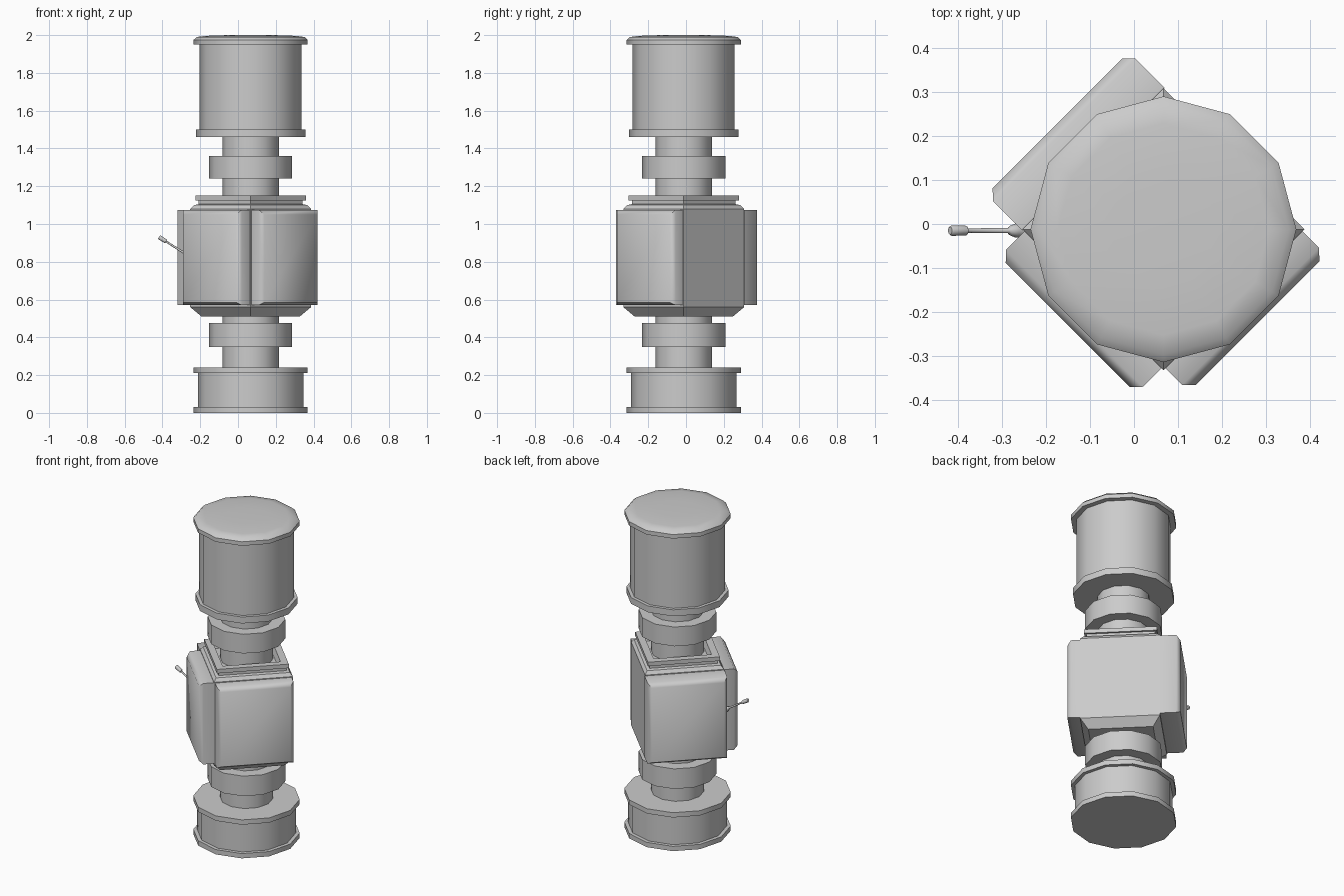
import bpy, bmesh, math
from mathutils import Vector, Matrix

if "Cube" in bpy.data.objects:
    bpy.data.objects.remove(bpy.data.objects["Cube"])

CX, CY = 0.067, -0.012  # main vertical axis


def finish(name, bm, matrix, angle=35):
    bmesh.ops.recalc_face_normals(bm, faces=bm.faces)
    bm.transform(matrix)
    mesh = bpy.data.meshes.new(name)
    bm.to_mesh(mesh)
    bm.free()
    ob = bpy.data.objects.new(name, mesh)
    bpy.context.collection.objects.link(ob)
    bpy.ops.object.select_all(action='DESELECT')
    ob.select_set(True)
    bpy.context.view_layer.objects.active = ob
    bpy.ops.object.shade_smooth_by_angle(angle=math.radians(angle))
    return ob


def loft(bm, rings):
    """Skin closed rings of points and cap both ends."""
    loops = [[bm.verts.new(p) for p in ring] for ring in rings]
    for a, b in zip(loops, loops[1:]):
        n = len(a)
        for i in range(n):
            j = (i + 1) % n
            bm.faces.new((a[i], a[j], b[j], b[i]))
    bm.faces.new(loops[0])
    bm.faces.new(loops[-1])


def turned(name, profile, sides=12, matrix=None, angle=35):
    """Solid of revolution from (radius, height) pairs."""
    bm = bmesh.new()
    loft(bm, [[(r * math.cos(math.tau * i / sides), r * math.sin(math.tau * i / sides), z)
               for i in range(sides)] for r, z in profile])
    return finish(name, bm, matrix or Matrix.Translation((CX, CY, 0)), angle)


# Foot drum with two flanges
turned("base_drum", [(.302, 0), (.302, .03), (.28, .03), (.28, .21), (.302, .21), (.302, .24)])

# Lower and upper necks with collars
turned("lower_neck", [(.15, .23), (.15, .35), (.22, .35), (.22, .475), (.15, .475), (.15, .53)])
turned("upper_neck", [(.15, 1.10), (.15, 1.24), (.22, 1.24), (.22, 1.36), (.15, 1.36), (.15, 1.47)])

# Head drum with domed cap
turned("head_drum", [(.29, 1.46), (.29, 1.50), (.27, 1.50), (.27, 1.95), (.302, 1.95),
                     (.302, 1.975), (.285, 1.99), (.24, 1.996), (.12, 2.0)])

# Square central housing, set diagonally, with a recessed rim on top
turned("housing", [(.26, .51), (.32, .56), (.32, 1.08), (.30, 1.10), (.275, 1.105), (.275, 1.125),
                   (.292, 1.125), (.292, 1.15), (.235, 1.15), (.22, 1.11)], sides=4, angle=30)


# Bevelled side panels on three of the four faces
def panel(name, degrees, half, back, front):
    def ring(n, t, z0, z1):
        return [(n, -t, z0), (n, t, z0), (n, t, z1), (n, -t, z1)]
    bm = bmesh.new()
    loft(bm, [ring(back - .02, half, .57, 1.075), ring(front - .022, half, .57, 1.075),
              ring(front, half - .021, .585, 1.05)])
    return finish(name, bm, Matrix.Translation((CX, CY, 0)) @ Matrix.Rotation(math.radians(degrees), 4, 'Z'), 50)


panel("right_panel", -45, .22, .237, .302)
panel("left_panel", -135, .22, .242, .308)
panel("rear_panel", 135, .229, .245, .341)

# Lever on the left corner: socket, rod and grip
start, end = Vector((-.235, -.015, .815)), Vector((-.418, -.015, .931))
axis = end - start
L = axis.length
turned("lever", [(.016, 0), (.016, .04), (.011, .055), (.006, .06), (.005, L - .045),
                 (.011, L - .043), (.012, L - .004), (.009, L)], sides=8,
       matrix=Matrix.Translation(start) @ axis.to_track_quat('Z', 'Y').to_matrix().to_4x4(), angle=50)
